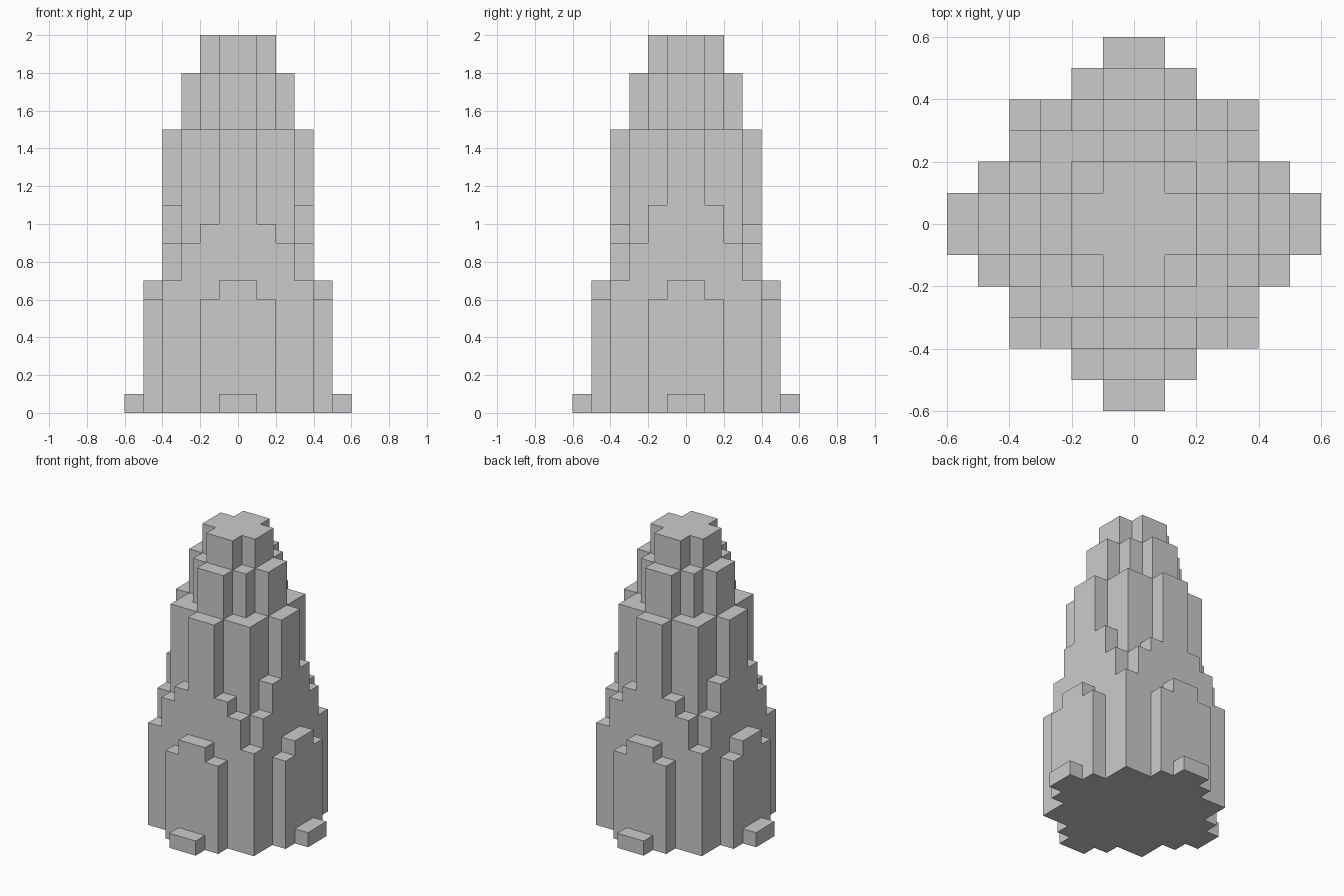
import bpy, bmesh
from mathutils import Vector

if "Cube" in bpy.data.objects:
    bpy.data.objects.remove(bpy.data.objects["Cube"])

U = 0.1  # block size
# Column heights (in blocks) for one quarter: row = distance in y, column = distance in x
QUARTER = [
    [20, 20, 18, 15, 7, 1],
    [20, 18, 15, 11, 6],
    [18, 15, 15, 9],
    [15, 10, 9, 7],
    [7, 6],
    [1],
]


def height(x, y):
    """Height of the block column at cell (x, y), mirrored to all quarters."""
    i = x if x >= 0 else -x - 1
    j = y if y >= 0 else -y - 1
    return QUARTER[j][i] if j < len(QUARTER) and i < len(QUARTER[j]) else 0


def solid(c):
    return 0 <= c[2] < height(c[0], c[1])


def add_face(bm, cell, axis, sign):
    """Exposed block face pointing along sign * axis."""
    a, b = (axis + 1) % 3, (axis + 2) % 3
    ring = [(0, 0), (1, 0), (1, 1), (0, 1)]
    verts = []
    for s, t in (ring if sign > 0 else ring[::-1]):
        p = list(cell)
        p[axis] += sign > 0
        p[a] += s
        p[b] += t
        verts.append(bm.verts.new(Vector(p) * U))
    bm.faces.new(verts)


# Stepped tower: outer skin of all blocks
bm = bmesh.new()
for x in range(-6, 6):
    for y in range(-6, 6):
        for z in range(height(x, y)):
            for axis in range(3):
                for sign in (-1, 1):
                    n = [x, y, z]
                    n[axis] += sign
                    if not solid(n):
                        add_face(bm, (x, y, z), axis, sign)

# Weld blocks and merge flat areas into clean faces
bmesh.ops.remove_doubles(bm, verts=bm.verts[:], dist=0.001)
bmesh.ops.dissolve_limit(bm, angle_limit=0.02, verts=bm.verts[:], edges=bm.edges[:])

mesh = bpy.data.meshes.new("stepped_tower")
bm.to_mesh(mesh)
bm.free()
tower = bpy.data.objects.new("stepped_tower", mesh)
bpy.context.collection.objects.link(tower)
